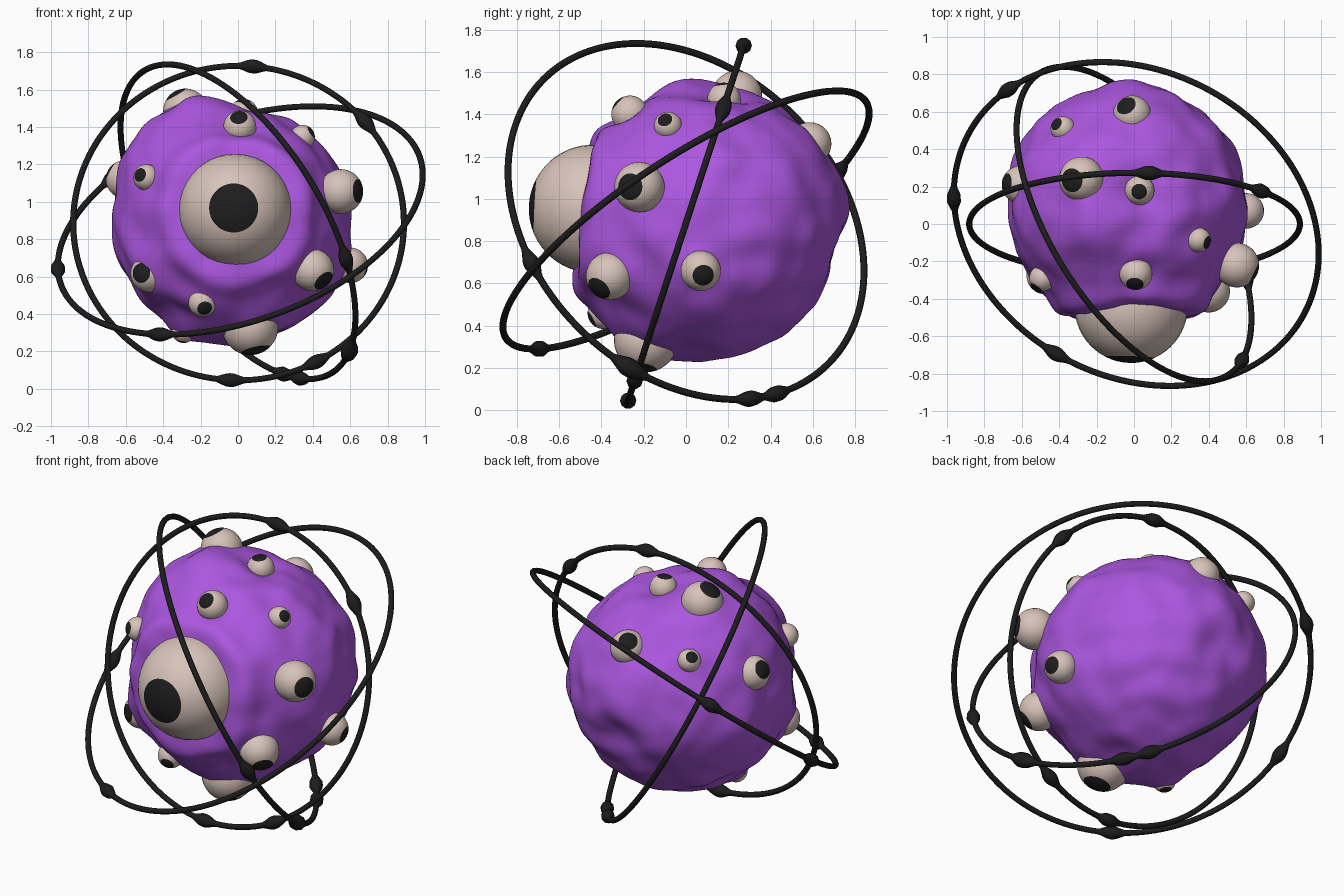
import bpy, bmesh, math
from mathutils import Vector, noise

if "Cube" in bpy.data.objects:
    bpy.data.objects.remove(bpy.data.objects["Cube"])


def material(name, rgb):
    m = bpy.data.materials.new(name)
    m.diffuse_color = (*rgb, 1)
    m.use_nodes = True
    m.node_tree.nodes["Principled BSDF"].inputs["Base Color"].default_value = m.diffuse_color
    return m


PURPLE = material("purple skin", (0.41, 0.095, 0.74))
CREAM = material("eye cream", (0.68, 0.55, 0.49))
BLACK = material("pupil black", (0.013, 0.013, 0.013))
IRON = material("ring black", (0.012, 0.012, 0.012))


def finish(bm, name, mats):
    bmesh.ops.recalc_face_normals(bm, faces=bm.faces)
    me = bpy.data.meshes.new(name)
    for f in bm.faces:
        f.smooth = True
    bm.to_mesh(me)
    bm.free()
    ob = bpy.data.objects.new(name, me)
    bpy.context.collection.objects.link(ob)
    for m in mats:
        me.materials.append(m)
    return ob


# Eyes: centre, radius, gaze direction, swelling of the skin around it
MAIN_EYE = ((-0.015, -0.44, 0.953), 0.303, (-0.03, -1, 0.05))
SMALL_EYES = [
    ((0.55, -0.22, 1.055), 0.119, (0.84, -0.40, 0.02), 0.005),
    ((0.40, -0.36, 0.635), 0.113, (0.60, -0.53, -0.60), 0.035),
    ((0.60, 0.07, 0.66), 0.095, (0.95, 0.14, -0.26), 0.008),
    ((0.065, -0.19, 0.33), 0.150, (0.22, -0.20, -0.95), 0.055),
    ((-0.19, -0.39, 0.46), 0.075, (0.17, -0.85, -0.45), 0.035),
    ((-0.475, -0.275, 0.615), 0.100, (-0.48, -0.86, 0.05), 0.062),
    ((-0.49, -0.29, 1.13), 0.070, (-0.55, -0.78, 0.22), 0.015),
    ((0.01, -0.265, 1.40), 0.088, (-0.07, -0.72, 0.66), -0.022),
    ((0.345, -0.085, 1.345), 0.066, (0.78, -0.24, 0.48), -0.028),
    ((-0.28, 0.24, 1.485), 0.120, (-0.50, -0.06, 0.86), 0.030),
    ((0.03, 0.18, 1.47), 0.079, (-0.04, -0.10, 0.98), -0.050),
    ((-0.01, 0.585, 1.26), 0.102, (-0.35, 0.52, 0.72), 0.005),
    ((-0.38, 0.51, 1.25), 0.066, (-0.60, 0.42, 0.66), 0.010),
    ((-0.605, 0.21, 1.12), 0.102, (-0.84, 0.08, 0.46), 0.0),
    ((-0.29, -0.08, 0.31), 0.065, (-0.15, 0.05, -0.95), 0.048),
]


def eye(name, centre, radius, gaze, pupil_rings):
    bm = bmesh.new()
    bmesh.ops.create_uvsphere(bm, u_segments=36, v_segments=28, radius=radius)
    limit = math.cos(math.pi / 28 * pupil_rings) * radius
    for f in bm.faces:
        f.material_index = 1 if f.calc_center_median().z > limit else 0
    ob = finish(bm, name, [CREAM, BLACK])
    ob.location = centre
    ob.rotation_mode = 'QUATERNION'
    ob.rotation_quaternion = Vector(gaze).to_track_quat('Z', 'Y')


eye("main_eye", *MAIN_EYE, 4)
for i, e in enumerate(SMALL_EYES):
    eye(f"small_eye_{i + 1}", *e[:3], 5)

# Lumpy body with a raised collar round the main eye; swellings are direction, height, width
CENTRE = Vector((-0.03, 0.10, 0.90))
SWELLINGS = [((-0.72, -0.1, 0.70), 0.045, 0.45), ((0.75, -0.1, -0.6), 0.02, 0.35),
             ((0, 0.98, 0.17), 0.022, 0.3), ((0, 0.95, -0.2), -0.03, 0.25),
             ((0.15, -0.1, 0.98), -0.035, 0.35), ((0.65, 0.2, 0.6), -0.028, 0.45),
             ((1, 0.05, 0.1), -0.02, 0.3), ((-0.3, -0.15, 0.95), 0.035, 0.22),
             ((-0.1, 0.1, -1), 0.015, 0.4), ((0, -0.74, -0.66), 0.042, 0.33),
             ((0, -0.77, 0.63), -0.03, 0.25), ((-0.7, 0.65, -0.1), 0.028, 0.4),
             ((-0.3, -0.3, -0.86), 0.012, 0.4), ((0.3, 0.45, 0.85), -0.012, 0.4)]
for c, r, g, swell in SMALL_EYES:
    SWELLINGS.append((Vector(c) - CENTRE, swell, 0.10 + r * 1.3))
SWELLINGS = [(Vector(d).normalized(), a, w) for d, a, w in SWELLINGS]
main_dir = (Vector(MAIN_EYE[0]) - CENTRE).normalized()

bm = bmesh.new()
bmesh.ops.create_icosphere(bm, subdivisions=6, radius=1)
for v in bm.verts:
    d = v.co.normalized()
    r = 0.642
    r += 0.020 * noise.noise(d * 2.6 + Vector((3.1, 1.7, 5.2)))
    r += 0.018 * noise.noise(d * 4.2 + Vector((9.4, 2.2, 0.6)))
    for s, amount, width in SWELLINGS:
        r += amount * math.exp(-(d.angle(s) / width) ** 2)
    r += 0.052 * math.exp(-((d.angle(main_dir) - 0.60) / 0.13) ** 2)
    v.co = CENTRE + d * r
finish(bm, "body", [PURPLE])


# Orbit rings: round tubes that swell into spindle-shaped knots
def orbit_ring(name, centre, normal, radius, knots, tube=0.0165, steps=320, sides=10):
    n = Vector(normal).normalized()
    u = n.orthogonal().normalized()
    w = n.cross(u)
    c = Vector(centre)
    angles = [(math.atan2((Vector(k[:3]) - c).dot(w), (Vector(k[:3]) - c).dot(u)), k[3])
              for k in knots]
    bm = bmesh.new()
    loops = []
    for i in range(steps):
        a = math.tau * i / steps
        out = u * math.cos(a) + w * math.sin(a)
        r = tube
        for ka, size in angles:
            dist = abs((a - ka + math.pi) % math.tau - math.pi) * radius
            t = max(0, 1 - dist / (0.075 * size))
            r = max(r, tube + 0.022 * size * min(1, t * 1.3))
        loops.append([bm.verts.new(c + out * radius
                                   + (out * math.cos(b) + n * math.sin(b)) * r)
                      for b in (math.tau * j / sides for j in range(sides))])
    for i in range(steps):
        p, q = loops[i], loops[(i + 1) % steps]
        for j in range(sides):
            k = (j + 1) % sides
            bm.faces.new((p[j], p[k], q[k], q[j]))
    finish(bm, name, [IRON])


orbit_ring("steep_ring", (0.003, 0, 0.886), (0, 0.845, -0.275), 0.884,
           [(0.08, 0.27, 1.72, 1), (0.69, 0.20, 1.43, 1),
            (0.42, -0.24, 0.14, 1), (-0.04, -0.27, 0.05, 1)])
orbit_ring("upright_ring", (0, 0, 0.893), (0.75, 0.466, 0.466), 0.951,
           [(0.58, -0.72, 0.70, 1), (0.60, -0.26, 0.21, 1.3),
            (0.33, 0.30, 0.06, 1), (0.24, 0.425, 0.085, 1)])
orbit_ring("tilted_ring", (0.012, 0, 0.90), (-0.286, -0.526, 0.80), 1.018,
           [(-0.97, 0.15, 0.62, 1), (-0.69, 0.73, 1.14, 1),
            (-0.41, -0.68, 0.285, 1)])
